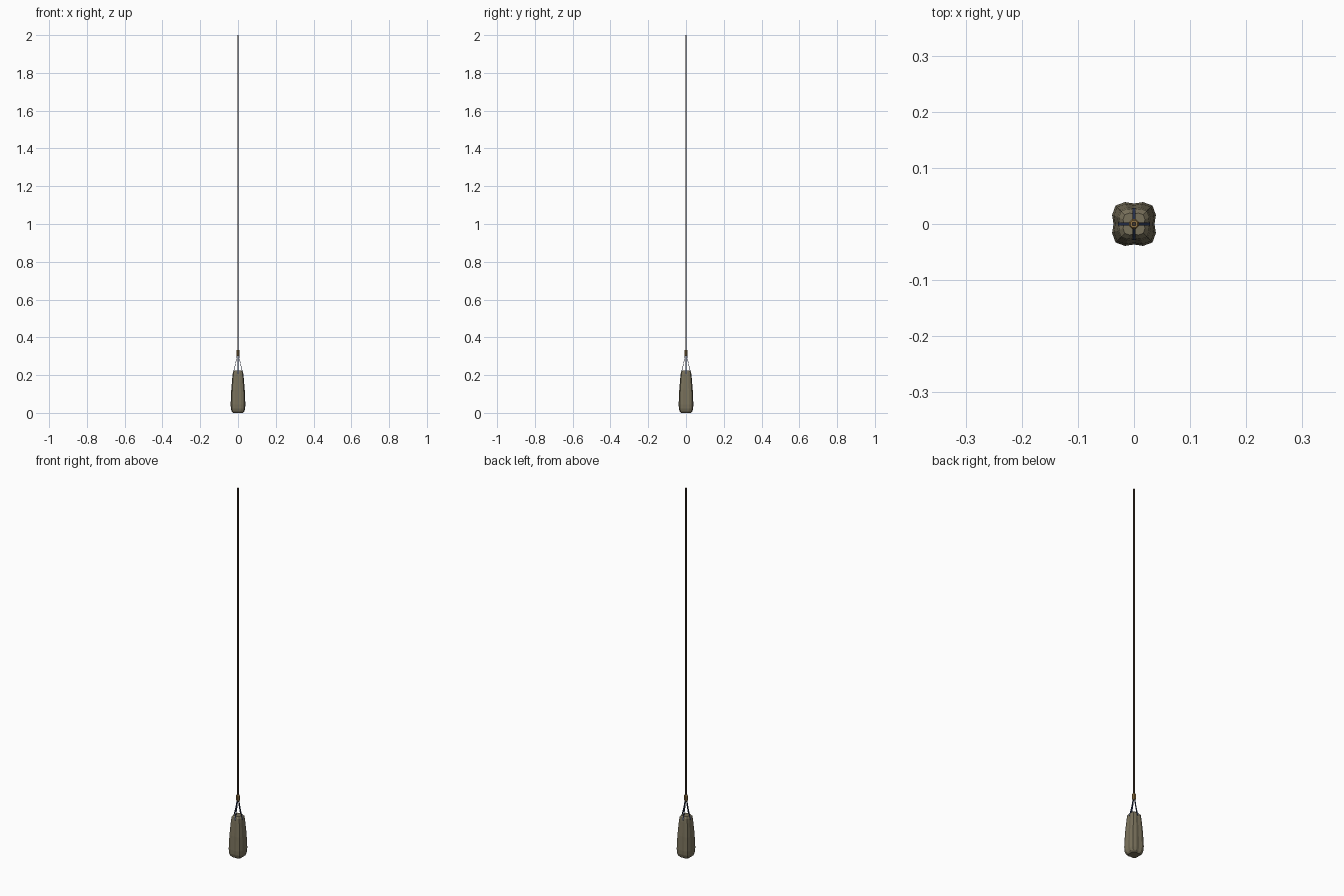
import bpy, bmesh, math
from mathutils import Vector

if "Cube" in bpy.data.objects:
    bpy.data.objects.remove(bpy.data.objects["Cube"])


def mat(name, rgb):
    m = bpy.data.materials.new(name)
    m.diffuse_color = (*rgb, 1)
    m.use_nodes = True
    m.node_tree.nodes["Principled BSDF"].inputs["Base Color"].default_value = m.diffuse_color
    return m


CANVAS = mat("olive canvas", (0.19, 0.165, 0.105))
STRAP = mat("navy strap", (0.03, 0.045, 0.11))
BEAD = mat("tan bead", (0.30, 0.18, 0.06))
CORD = mat("dark brown cord", (0.06, 0.04, 0.028))


def loft(name, rings, material):
    """Skin a stack of equal-length rings and cap both ends."""
    bm = bmesh.new()
    vs = [[bm.verts.new(p) for p in r] for r in rings]
    n = len(vs[0])
    for a, b in zip(vs, vs[1:]):
        for i in range(n):
            j = (i + 1) % n
            bm.faces.new((a[i], a[j], b[j], b[i]))
    bm.faces.new(vs[0][::-1])
    bm.faces.new(vs[-1])
    bmesh.ops.recalc_face_normals(bm, faces=bm.faces)
    me = bpy.data.meshes.new(name)
    bm.to_mesh(me)
    bm.free()
    me.materials.append(material)
    ob = bpy.data.objects.new(name, me)
    bpy.context.collection.objects.link(ob)
    return ob


# Bag: rounded square with a groove down the middle of each side
LOBE = (0.0365, 0.0422, 0.0465, 0.0422)


def bag_ring(z, s):
    return [(s * LOBE[i % 4] * math.cos(i * math.pi / 8),
             s * LOBE[i % 4] * math.sin(i * math.pi / 8), z) for i in range(16)]


profile = [(0.0, 0.66), (0.007, 0.85), (0.022, 0.97), (0.045, 1.0), (0.12, 0.92),
           (0.195, 0.76), (0.216, 0.69), (0.225, 0.5)]
loft("bag", [bag_ring(z, s) for z, s in profile], CANVAS)


# Four flat straps from the bead to the bag's grooves
def strap_ring(r, z, k):
    a = k * math.pi / 2
    out = Vector((math.cos(a), math.sin(a), 0))
    side = Vector((-out.y, out.x, 0)) * 0.0028
    o = out * 0.0012
    c = out * r + Vector((0, 0, z))
    return [c + o + side, c + o - side, c - o - side, c - o + side]


for k in range(4):
    loft(f"strap_{k + 1}", [strap_ring(r, z, k) for r, z in
         ((0.004, 0.308), (0.012, 0.265), (0.021, 0.228), (0.0272, 0.205))], STRAP)


# Bead and cord
def ring(r, z, n):
    return [(r * math.cos((i + .5) * math.tau / n),
             r * math.sin((i + .5) * math.tau / n), z) for i in range(n)]


loft("bead", [ring(r, z, 8) for r, z in
     ((0.007, 0.300), (0.0095, 0.305), (0.0095, 0.329), (0.007, 0.334))], BEAD)
loft("cord", [ring(0.0042, 0.32, 8), ring(0.0042, 2.0, 8)], CORD)
